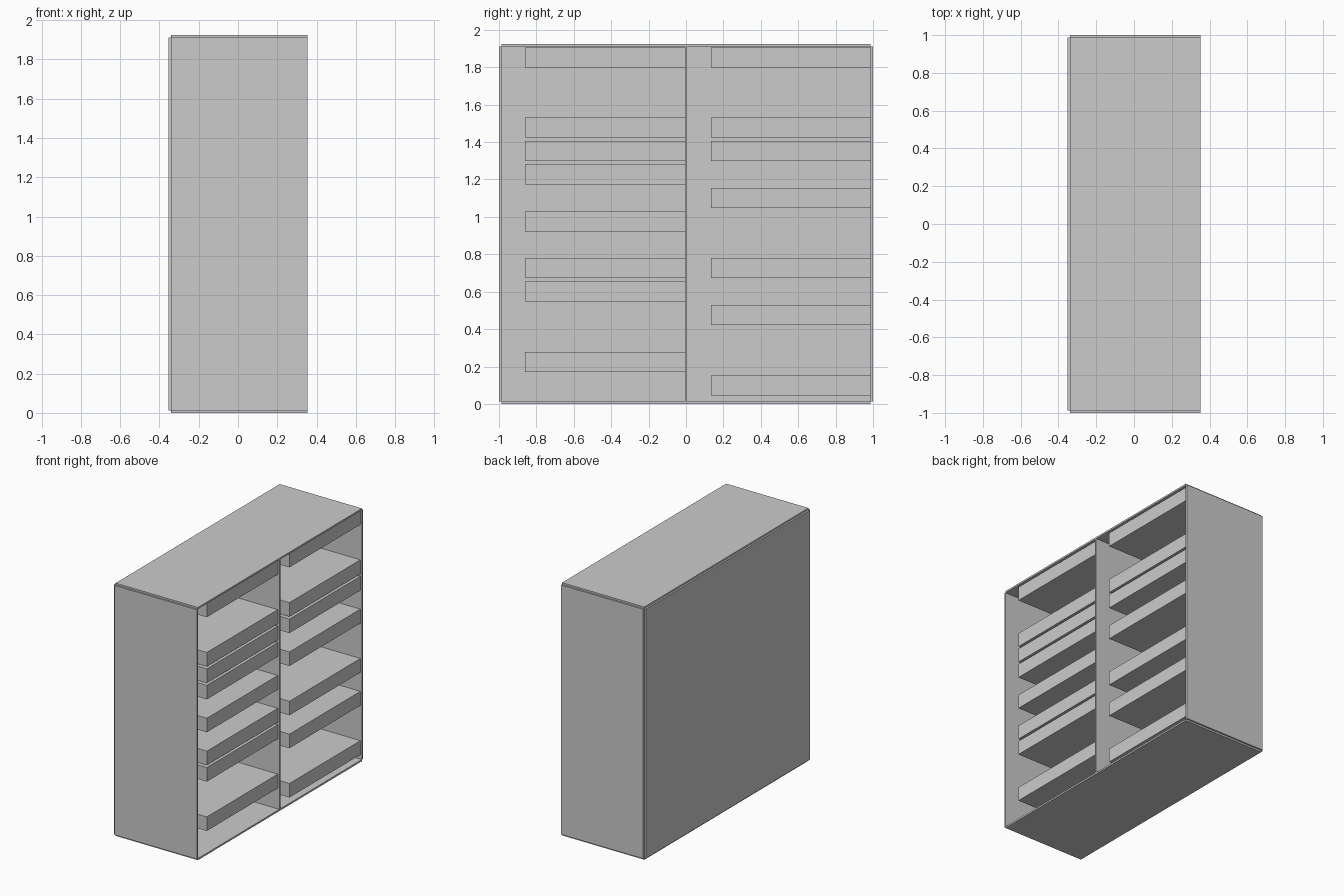
import bpy

old = bpy.data.objects.get("Cube")
if old:
    bpy.data.objects.remove(old, do_unlink=True)

grey = bpy.data.materials.new("light_grey")
grey.use_nodes = True
colour = (0.6, 0.6, 0.6, 1)
grey.diffuse_color = colour
grey.node_tree.nodes["Principled BSDF"].inputs["Base Color"].default_value = colour


def box(name, x, y, z):
    """Box from (low, high) extents on each axis."""
    bpy.ops.mesh.primitive_cube_add(size=1)
    ob = bpy.context.object
    ob.name = name
    ob.location = [sum(r) / 2 for r in (x, y, z)]
    ob.scale = [r[1] - r[0] for r in (x, y, z)]
    bpy.ops.object.transform_apply(location=True, rotation=False, scale=True)
    ob.data.materials.append(grey)
    return ob


T = 0.013                  # panel thickness
X, Y, H = 0.353, 1.0, 1.925
open_x = (-X + T, X)       # cabinet is open towards +x
in_y = (-Y + T, Y - T)
in_z = (T, H - T)

# Cabinet panels, meeting at their inner corners
box("bottom_panel", open_x, in_y, (0, T))
box("top_panel", open_x, in_y, (H - T, H))
box("front_side_panel", open_x, (-Y, -Y + T), in_z)
box("rear_side_panel", open_x, (Y - T, Y), in_z)
box("back_panel", (-X, -X + T), in_y, in_z)
box("divider", open_x, (-T / 2, T / 2), in_z)

# Thick shelves on a regular pitch, each fixed at its +y end
PITCH, THICK, WIDTH = 0.1252, 0.107, 0.854
bays = {
    "front_bay_shelf": (-T / 2, (1, 4, 5, 7, 9, 10, 11, 14)),
    "rear_bay_shelf": (Y - T, (0, 3, 5, 8, 10, 11, 14)),
}
for name, (end, slots) in bays.items():
    for slot in slots:
        z = 0.046 + slot * PITCH
        box(f"{name}_{slot}", (-X + T, X - T), (end - WIDTH, end), (z, z + THICK))
